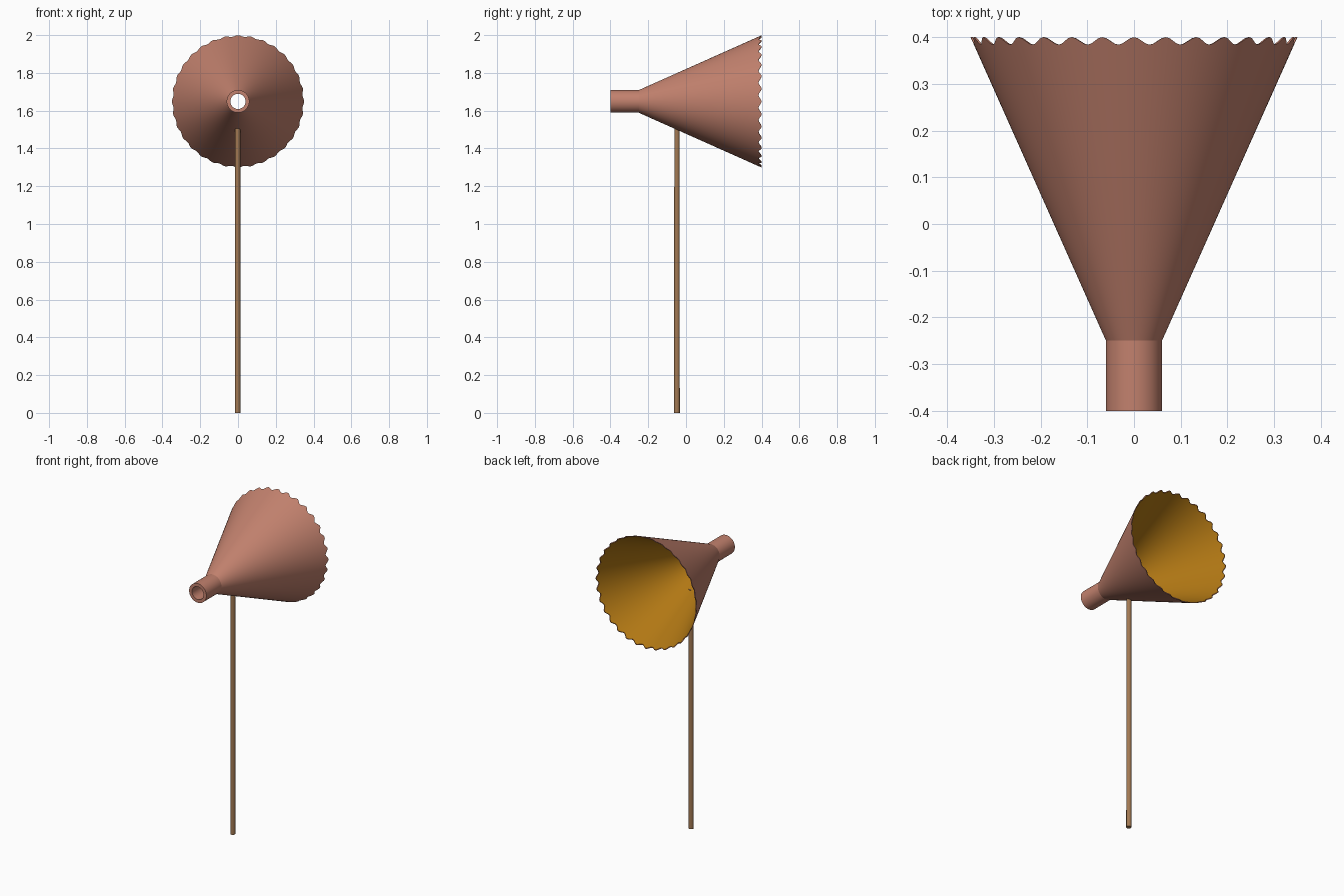
import bpy, bmesh, math

if "Cube" in bpy.data.objects:
    bpy.data.objects.remove(bpy.data.objects["Cube"], do_unlink=True)


def material(name, rgb):
    m = bpy.data.materials.new(name)
    m.use_nodes = True
    m.diffuse_color = (*rgb, 1)
    m.node_tree.nodes["Principled BSDF"].inputs["Base Color"].default_value = (*rgb, 1)
    return m


rose = material("dusty rose", (0.54, 0.22, 0.155))
ochre = material("ochre", (0.45, 0.19, 0.007))
wood = material("brown wood", (0.36, 0.19, 0.085))

AXIS_Z = 1.649
LOBES = 32
SEGMENTS = LOBES * 8


def finish(bm, name, mats, angle):
    bmesh.ops.recalc_face_normals(bm, faces=bm.faces)
    mesh = bpy.data.meshes.new(name)
    bm.to_mesh(mesh)
    bm.free()
    ob = bpy.data.objects.new(name, mesh)
    bpy.context.collection.objects.link(ob)
    for m in mats:
        mesh.materials.append(m)
    bpy.ops.object.select_all(action="DESELECT")
    ob.select_set(True)
    bpy.context.view_layer.objects.active = ob
    bpy.ops.object.shade_smooth_by_angle(angle=math.radians(angle))
    return ob


def scallop(a):
    # Rounded lobes around the mouth, as an axial setback
    return 0.016 * (0.5 - 0.5 * math.cos(LOBES * a))


# Trumpet: closed (radius, y, follows the scalloped rim) profile turned about y
SLOPE = (0.35 - 0.06) / 0.65
profile = [(0.04, -0.40, 0), (0.06, -0.40, 0), (0.06, -0.25, 0),
           (0.33, -0.25 + 0.27 / SLOPE, 0), (0.35, 0.40, 1),
           (0.345, 0.40, 1), (0.325, -0.25 + 0.27 / SLOPE, 0), (0.04, -0.27, 0)]
bm = bmesh.new()
rings = []
for r, y, rim in profile:
    ring = []
    for i in range(SEGMENTS):
        a = math.tau * i / SEGMENTS
        s = scallop(a) * rim
        rr = r - s * SLOPE
        ring.append(bm.verts.new((rr * math.cos(a), y - s, AXIS_Z + rr * math.sin(a))))
    rings.append(ring)
for k, ring in enumerate(rings):
    nxt = rings[(k + 1) % len(rings)]
    for i in range(SEGMENTS):
        j = (i + 1) % SEGMENTS
        f = bm.faces.new((ring[i], ring[j], nxt[j], nxt[i]))
        f.material_index = 1 if k in (5, 6) else 0    # ochre lining
finish(bm, "trumpet_bloom", [rose, ochre], 20)

# Stem: slender round pole under the cone
bm = bmesh.new()
bmesh.ops.create_cone(bm, cap_ends=True, segments=16, radius1=0.015, radius2=0.014, depth=1.505)
bmesh.ops.translate(bm, verts=bm.verts, vec=(-0.002, -0.048, 1.505 / 2))
finish(bm, "stem", [wood], 40)
